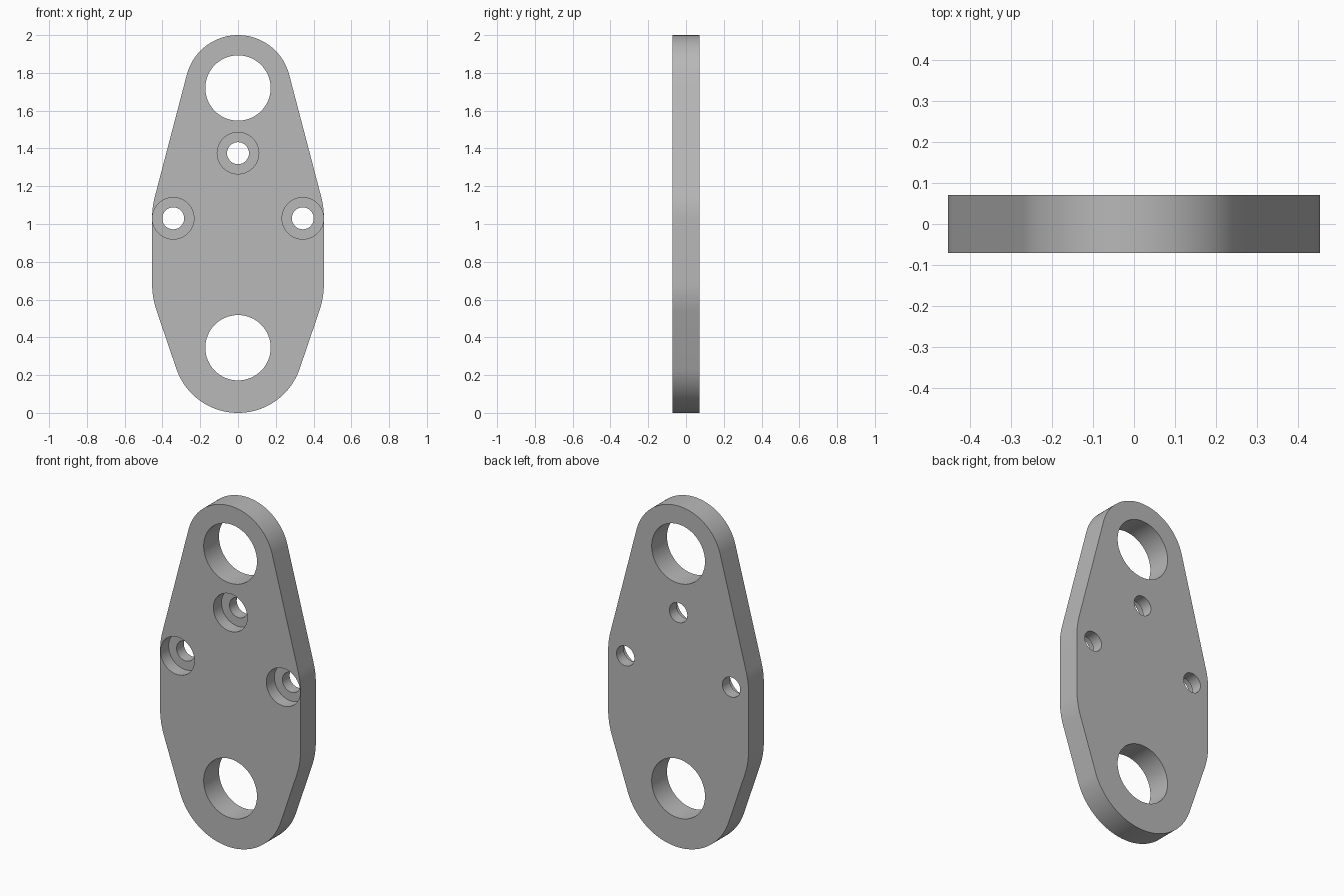
import bpy, bmesh
from math import sin, cos, asin, pi
from mathutils import Matrix

cube = bpy.data.objects.get("Cube")
if cube:
    bpy.data.objects.remove(cube, do_unlink=True)

HALF = 0.071         # half thickness of the plate
BORE_DEPTH = 0.075   # depth of the counterbores

grey = bpy.data.materials.new("plain grey")
grey.use_nodes = True
colour = (0.48, 0.48, 0.48, 1)
grey.diffuse_color = colour
grey.node_tree.nodes["Principled BSDF"].inputs["Base Color"].default_value = colour


def make_object(name, bm):
    bmesh.ops.recalc_face_normals(bm, faces=bm.faces)
    mesh = bpy.data.meshes.new(name)
    bm.to_mesh(mesh)
    bm.free()
    mesh.materials.append(grey)
    obj = bpy.data.objects.new(name, mesh)
    bpy.context.collection.objects.link(obj)
    return obj


# Plate outline: the hull of four circles stacked on the centre line (height, radius)
circles = [(0.345, 0.345), (0.687, 0.455), (1.03, 0.455), (1.72, 0.28)]
tangents = [asin((a[1] - b[1]) / (b[0] - a[0])) for a, b in zip(circles, circles[1:])]
limits = [-pi / 2] + tangents + [pi / 2]
right = []
for i, (z, r) in enumerate(circles):
    start, end = limits[i], limits[i + 1]
    steps = max(6, round((end - start) / pi * 64))
    for k in range(steps + 1):
        a = start + (end - start) * k / steps
        right.append((r * cos(a), z + r * sin(a)))
outline = right + [(-x, z) for x, z in reversed(right[1:-1])]

# Plate body: extruded outline
bm = bmesh.new()
face = bm.faces.new([bm.verts.new((x, -HALF, z)) for x, z in outline])
extruded = bmesh.ops.extrude_face_region(bm, geom=[face])["geom"]
moved = [v for v in extruded if isinstance(v, bmesh.types.BMVert)]
bmesh.ops.translate(bm, verts=moved, vec=(0, 2 * HALF, 0))
bmesh.ops.remove_doubles(bm, verts=bm.verts, dist=1e-5)
plate = make_object("plate", bm)


def drill(x, z, radius, y0, y1):
    """Cut a round hole along y, from y0 to y1."""
    bm = bmesh.new()
    place = Matrix.Translation((x, (y0 + y1) / 2, z)) @ Matrix.Rotation(pi / 2, 4, "X")
    bmesh.ops.create_cone(bm, cap_ends=True, segments=64, radius1=radius,
                          radius2=radius, depth=y1 - y0, matrix=place)
    cutter = make_object("hole_cutter", bm)
    cutter.hide_render = True
    mod = plate.modifiers.new("hole", "BOOLEAN")
    mod.operation = "DIFFERENCE"
    mod.solver = "EXACT"
    mod.object = cutter
    bpy.ops.object.modifier_apply(modifier=mod.name)
    bpy.data.objects.remove(cutter, do_unlink=True)


bpy.ops.object.select_all(action="DESELECT")
bpy.context.view_layer.objects.active = plate
plate.select_set(True)

# Two large through holes
for z in (0.345, 1.72):
    drill(0, z, 0.173, -0.2, 0.2)

# Three screw holes, counterbored from the front
for x, z in ((0, 1.375), (-0.343, 1.03), (0.343, 1.03)):
    drill(x, z, 0.11, -0.2, -HALF + BORE_DEPTH)
    drill(x, z, 0.058, -0.2, 0.2)

bpy.ops.object.shade_smooth_by_angle(angle=pi / 6)
